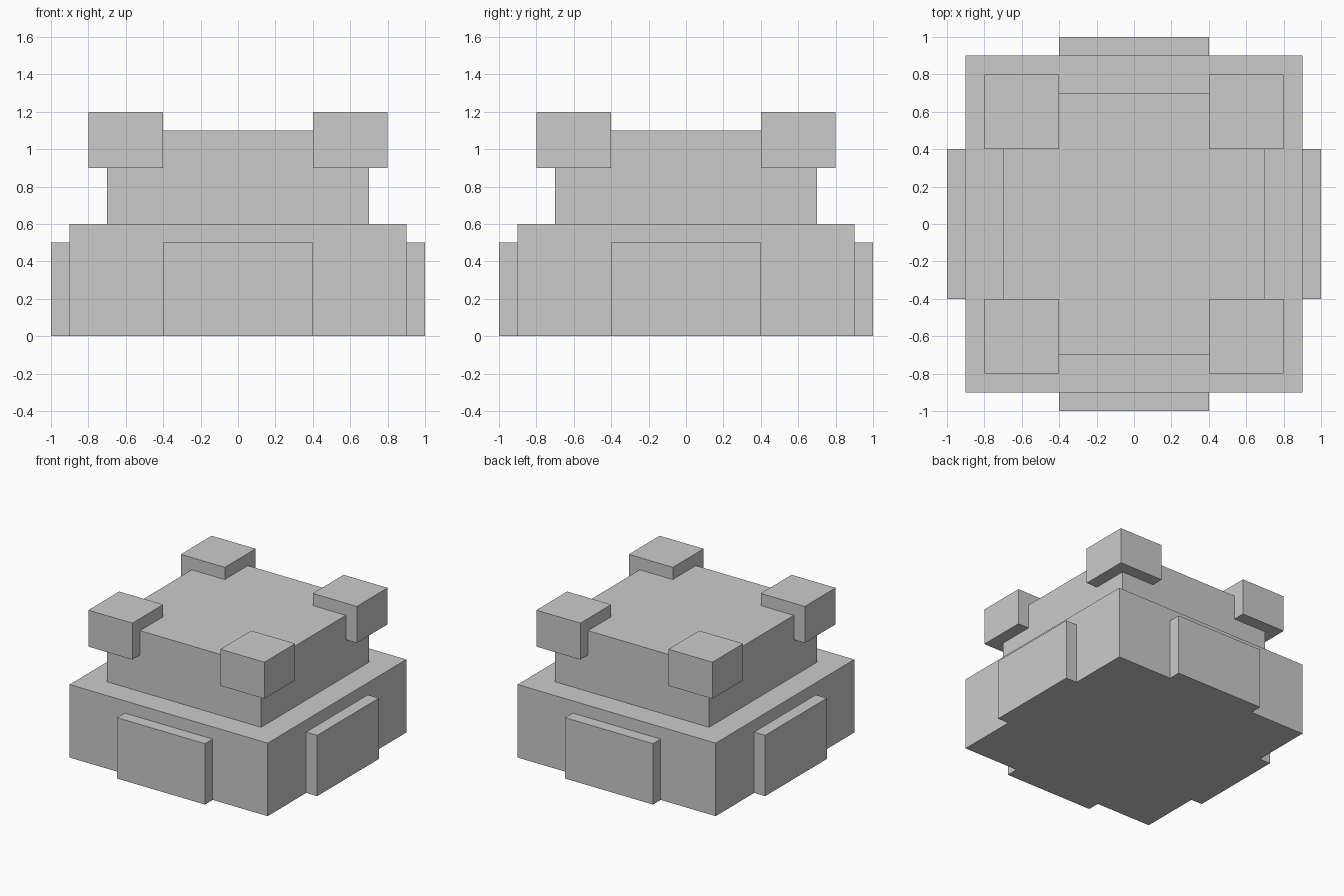
import bpy
import bmesh
from mathutils import Vector

if "Cube" in bpy.data.objects:
    bpy.data.objects.remove(bpy.data.objects["Cube"])


def box(name, low, high):
    """Flat-faced box spanning two opposite corners."""
    low, high = Vector(low), Vector(high)
    bm = bmesh.new()
    bmesh.ops.create_cube(bm, size=1)
    bmesh.ops.scale(bm, vec=high - low, verts=bm.verts)
    mesh = bpy.data.meshes.new(name)
    bm.to_mesh(mesh)
    bm.free()
    obj = bpy.data.objects.new(name, mesh)
    obj.location = (low + high) / 2
    bpy.context.collection.objects.link(obj)
    return obj


# Stepped body
box("base_block", (-0.9, -0.9, 0), (0.9, 0.9, 0.6))
box("upper_block", (-0.7, -0.7, 0.6), (0.7, 0.7, 1.1))

# Raised panels on the four sides
for side, s in (("front", -1), ("back", 1)):
    y = sorted((0.9 * s, 1.0 * s))
    box(side + "_panel", (-0.4, y[0], 0), (0.4, y[1], 0.5))
for side, s in (("left", -1), ("right", 1)):
    x = sorted((0.9 * s, 1.0 * s))
    box(side + "_panel", (x[0], -0.4, 0), (x[1], 0.4, 0.5))

# Corner blocks around the top
for depth, sy in (("front", -1), ("back", 1)):
    for side, sx in (("left", -1), ("right", 1)):
        cx, cy = 0.6 * sx, 0.6 * sy
        box(f"{depth}_{side}_corner_block",
            (cx - 0.2, cy - 0.2, 0.9), (cx + 0.2, cy + 0.2, 1.2))
